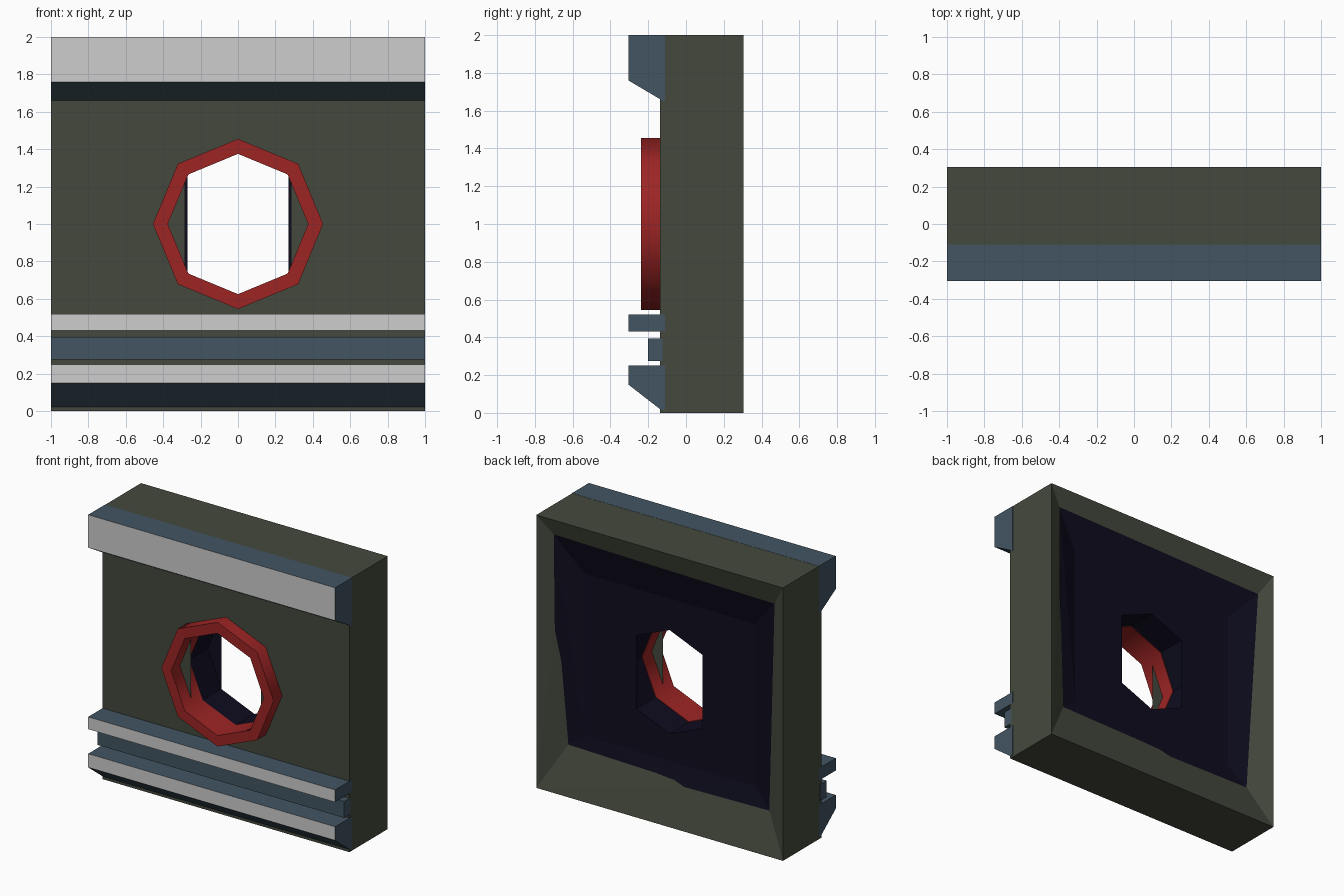
import bpy, bmesh, math

if "Cube" in bpy.data.objects:
    bpy.data.objects.remove(bpy.data.objects["Cube"])


def material(name, rgb):
    m = bpy.data.materials.new(name)
    m.diffuse_color = (*rgb, 1)
    m.use_nodes = True
    m.node_tree.nodes["Principled BSDF"].inputs["Base Color"].default_value = m.diffuse_color
    return m


GREEN = material("olive_grey", (0.058, 0.066, 0.046))
BLUE = material("slate_blue", (0.054, 0.089, 0.12))
WHITE = material("pale_grey", (0.62, 0.61, 0.615))
RED = material("red", (0.34, 0.018, 0.018))
NAVY = material("dark_navy", (0.0045, 0.0038, 0.013))


def make(name, bm, mats):
    me = bpy.data.meshes.new(name)
    bm.to_mesh(me)
    bm.free()
    for m in mats:
        me.materials.append(m)
    ob = bpy.data.objects.new(name, me)
    bpy.context.collection.objects.link(ob)
    return ob


def octagon(bm, r, y):
    return [bm.verts.new((r * math.cos(i * math.pi / 4), y, 1 + r * math.sin(i * math.pi / 4)))
            for i in range(8)]


def tube(bm, a, b, mat=0):
    n = len(a)
    for i in range(n):
        f = bm.faces.new((a[i], a[(i + 1) % n], b[(i + 1) % n], b[i]))
        f.material_index = mat


def holed_plate(bm, rect, octo, mat=0):
    # rect corners run counter-clockwise from upper right, matching octagon vertices 1, 3, 5, 7
    for i in range(4):
        k = 2 * i + 1
        f = bm.faces.new((rect[i], rect[(i + 1) % 4], octo[(k + 2) % 8], octo[(k + 1) % 8], octo[k]))
        f.material_index = mat


# Panel: square shell with sloped back rim, dark recess and octagonal passage
bm = bmesh.new()
corners = [(1, 2), (-1, 2), (-1, 0), (1, 0)]
front = [bm.verts.new((x, -0.138, z)) for x, z in corners]
back = [bm.verts.new((x, 0.305, z)) for x, z in corners]
tube(bm, front, back)
front_hole = octagon(bm, 0.4, -0.138)
holed_plate(bm, front, front_hole)

# Uneven line where the rim meets the recess, one list per side (top, left, bottom, right)
edge = [
    [(0.89, 0.26, 1.87)],
    [(-0.90, 0.26, 1.84)],
    [(-0.83, 0.22, 0.29), (-0.14, 0.222, 0.28), (-0.06, 0.215, 0.305), (0.10, 0.21, 0.315)],
    [(0.81, 0.205, 0.33), (0.85, 0.23, 0.94), (0.885, 0.255, 1.17)],
]
edge = [[bm.verts.new(p) for p in side] for side in edge]
floor = [bm.verts.new((x, 0.19, z)) for x, z in
         [(0.69, 1.61), (-0.69, 1.61), (-0.69, 0.42), (0.69, 0.42)]]
for i in range(4):
    j = (i + 1) % 4
    line = edge[i] + [edge[j][0]]
    bm.faces.new([back[j], back[i]] + line)
    f = bm.faces.new([floor[i], floor[j]] + line[::-1])
    f.material_index = 1
floor_hole = octagon(bm, 0.38, 0.19)
holed_plate(bm, floor, floor_hole, 1)
tube(bm, floor_hole, octagon(bm, 0.38, -0.03), 1)
bmesh.ops.triangulate(bm, faces=[f for f in bm.faces if len(f.verts) > 4])
bmesh.ops.recalc_face_normals(bm, faces=bm.faces)
make("panel", bm, [GREEN, NAVY])

# Red octagonal collar
bm = bmesh.new()
loops = [octagon(bm, r, y) for r, y in
         [(0.455, -0.238), (0.455, -0.03), (0.375, -0.03), (0.375, -0.238)]]
for i in range(4):
    tube(bm, loops[i], loops[(i + 1) % 4])
bmesh.ops.recalc_face_normals(bm, faces=bm.faces)
collar = make("collar", bm, [RED])
bpy.context.view_layer.objects.active = collar
collar.select_set(True)
bpy.ops.object.shade_smooth_by_angle(angle=math.radians(50))


# Horizontal bars: y-z profile swept along x, pale faces on the outermost front
def bar(name, profile):
    bm = bmesh.new()
    ends = [[bm.verts.new((x, y, z)) for y, z in profile] for x in (-1.001, 1.001)]
    tube(bm, *ends)
    for e in ends:
        bm.faces.new(e)
    bmesh.ops.recalc_face_normals(bm, faces=bm.faces)
    for f in bm.faces:
        if f.normal.y < -0.9 and f.calc_center_median().y < -0.28:
            f.material_index = 1
    make(name, bm, [BLUE, WHITE])


bar("top_bar", [(-0.11, 2.001), (-0.305, 2.001), (-0.305, 1.76), (-0.11, 1.645)])
bar("upper_rail", [(-0.11, 0.52), (-0.305, 0.52), (-0.305, 0.43), (-0.11, 0.43)])
bar("middle_rail", [(-0.125, 0.395), (-0.2, 0.395), (-0.2, 0.275), (-0.125, 0.275)])
bar("bottom_rail", [(-0.11, 0.25), (-0.305, 0.25), (-0.305, 0.15), (-0.135, 0.018), (-0.11, 0.015)])
